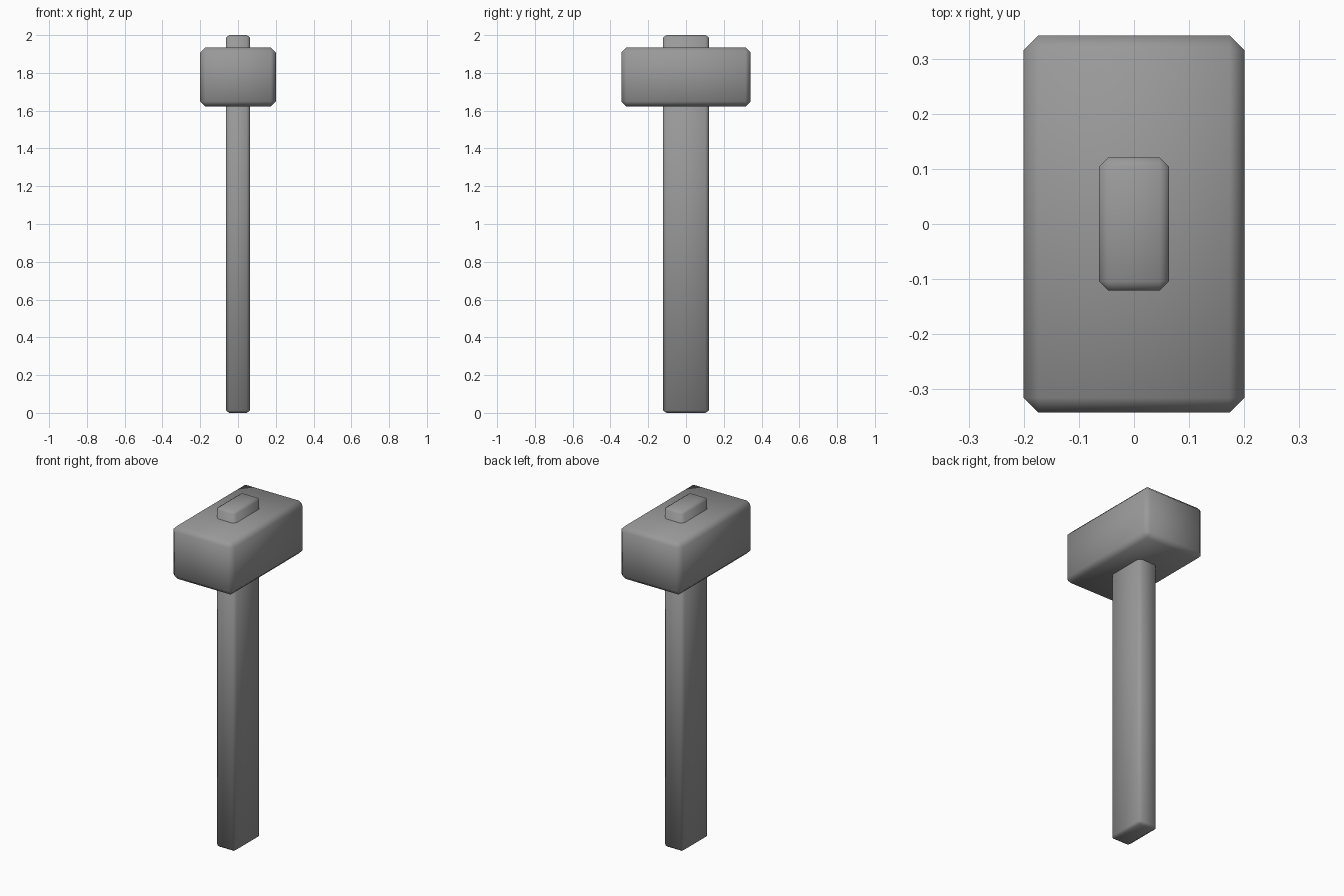
import bpy

if "Cube" in bpy.data.objects:
    bpy.data.objects.remove(bpy.data.objects["Cube"])

# Dark grey used on every part
dark_grey = bpy.data.materials.new("dark_grey")
dark_grey.diffuse_color = (0.32, 0.32, 0.32, 1)
dark_grey.use_nodes = True
dark_grey.node_tree.nodes["Principled BSDF"].inputs["Base Color"].default_value = dark_grey.diffuse_color


def chamfered_block(name, size, z_low, z_high, chamfer, z_squash=1.0):
    """Softly shaded box with one-segment chamfers; z_squash flattens the end chamfers."""
    bpy.ops.mesh.primitive_cube_add(size=1, location=(0, 0, (z_low + z_high) / 2))
    block = bpy.context.object
    block.name = name
    block.scale = (size[0], size[1], (z_high - z_low) / z_squash)
    bpy.ops.object.transform_apply(location=False, rotation=False, scale=True)
    block.scale.z = z_squash
    bevel = block.modifiers.new("chamfer", 'BEVEL')
    bevel.width = chamfer
    bevel.segments = 1
    bevel.limit_method = 'NONE'
    bpy.ops.object.shade_smooth()
    block.data.materials.append(dark_grey)
    return block


# Long handle, passing through the head and showing on top
chamfered_block("handle", (0.127, 0.242), 0.0, 2.0, 0.0175, z_squash=0.7)

# Heavy hammer head
chamfered_block("head", (0.40, 0.684), 1.622, 1.935, 0.027)
